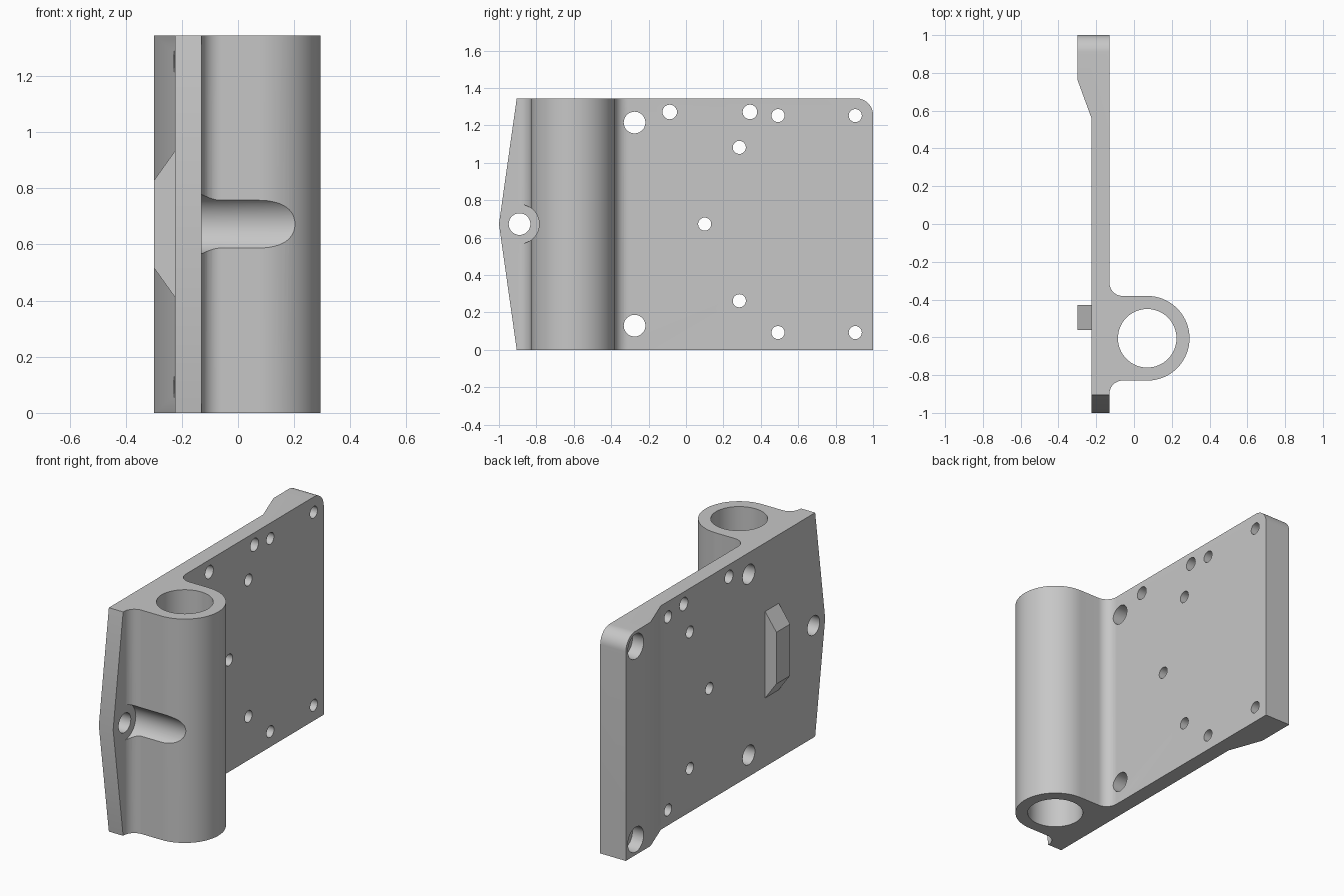
import bpy, bmesh, math
from mathutils import Vector

cube = bpy.data.objects.get("Cube")
if cube:
    bpy.data.objects.remove(cube, do_unlink=True)

H = 1.345
MID = H / 2
BACK, FACE, PAD = -0.225, -0.13, -0.30    # plate back, plate face, thick end back
TUBE_X, TUBE_Y, TUBE_R, BORE_R = 0.07, -0.605, 0.224, 0.155

grey = bpy.data.materials.new("light_grey")
grey.use_nodes = True
colour = (0.57, 0.57, 0.57, 1)
grey.diffuse_color = colour
grey.node_tree.nodes["Principled BSDF"].inputs["Base Color"].default_value = colour


def arc(cx, cy, r, a0, a1, n):
    return [(cx + r * math.cos(math.radians(a0 + (a1 - a0) * i / n)),
             cy + r * math.sin(math.radians(a0 + (a1 - a0) * i / n))) for i in range(n + 1)]


def prism(name, outline, axis, lo, hi):
    """Extrude a closed outline along z (outline in x, y), x (in y, z) or y (in x, z)."""
    place = {"z": lambda a, b, t: (a, b, t),
             "x": lambda a, b, t: (t, a, b),
             "y": lambda a, b, t: (a, t, b)}[axis]
    bm = bmesh.new()
    face = bm.faces.new([bm.verts.new(place(a, b, lo)) for a, b in outline])
    top = bmesh.ops.extrude_face_region(bm, geom=[face])["geom"]
    shift = Vector(place(0, 0, hi - lo))
    bmesh.ops.translate(bm, vec=shift, verts=[v for v in top if isinstance(v, bmesh.types.BMVert)])
    bmesh.ops.recalc_face_normals(bm, faces=bm.faces)
    mesh = bpy.data.meshes.new(name)
    bm.to_mesh(mesh)
    bm.free()
    mesh.materials.append(grey)
    obj = bpy.data.objects.new(name, mesh)
    bpy.context.collection.objects.link(obj)
    return obj


def activate(obj):
    bpy.ops.object.select_all(action="DESELECT")
    obj.select_set(True)
    bpy.context.view_layer.objects.active = obj


def cut(target, cutter, operation="DIFFERENCE"):
    mod = target.modifiers.new("cut", "BOOLEAN")
    mod.operation, mod.solver, mod.object = operation, "EXACT", cutter
    activate(target)
    bpy.ops.object.modifier_apply(modifier=mod.name)
    bpy.data.objects.remove(cutter, do_unlink=True)


def drill(target, y, z, r, lo=-0.5, hi=0.5, n=32):
    cut(target, prism("drill", arc(y, z, r, 0, 360, n)[:-1], "x", lo, hi))


# Plate, thick rear end and tube boss as one cross-section
F = 0.07                                   # fillet radius
north, south = TUBE_Y + TUBE_R, TUBE_Y - TUBE_R
section = [(BACK, -1.0), (FACE, -1.0)]
section += arc(FACE + F, south - F, F, 180, 90, 10)
section += arc(TUBE_X, TUBE_Y, TUBE_R, -90, 90, 48)
section += arc(FACE + F, north + F, F, 270, 180, 10)
section += [(FACE, 1.0), (PAD, 1.0), (PAD, 0.765), (BACK, 0.56)]
bracket = prism("hinge_bracket", section, "z", 0, H)

# Side silhouette: pointed front edge and one rounded rear corner
R = 0.09
silhouette = [(-0.905, -0.1), (-0.905, 0), (-1.0, MID), (-0.905, H), (-0.905, H + 0.1),
              (0.8, H + 0.1), (0.8, H)]
silhouette = [(-0.905, 0), (1.0, 0)] + arc(1 - R, H - R, R, 0, 90, 12) + [(-0.905, H), (-1.0, MID)]
cut(bracket, prism("silhouette", silhouette, "x", -0.6, 0.6), "INTERSECT")

# Tube bore
cut(bracket, prism("bore", arc(TUBE_X, TUBE_Y, BORE_R, 0, 360, 64)[:-1], "z", -0.2, H + 0.2))

# Front bolt hole with the clearance channel along the tube
drill(bracket, -0.89, MID, 0.105, FACE, 0.5, 48)
drill(bracket, -0.89, MID, 0.058)

# Holes mirrored about the middle height
for y, dz, r in [(-0.275, 0.543, 0.058), (0.285, 0.41, 0.035),
                 (0.492, 0.58, 0.035), (0.905, 0.58, 0.035)]:
    for side in (-1, 1):
        drill(bracket, y, MID + side * dz, r)

# Single holes
for y, z, r in [(-0.087, 1.272, 0.039), (0.342, 1.272, 0.039), (0.1, MID, 0.035)]:
    drill(bracket, y, z, r)

# Counterbores in the thick end and clearance against the ramp
for side in (-1, 1):
    drill(bracket, 0.905, MID + side * 0.58, 0.075, -0.5, BACK)
    drill(bracket, 0.492, MID + side * 0.58, 0.083, -0.5, BACK - 0.0005)

# Raised lug on the back of the plate
lug = prism("back_lug", [(BACK + 0.01, MID - 0.26), (BACK, MID - 0.26), (PAD, MID - 0.155),
                         (PAD, MID + 0.155), (BACK, MID + 0.26), (BACK + 0.01, MID + 0.26)],
            "y", -0.56, -0.43)

for obj in (bracket, lug):
    activate(obj)
    bpy.ops.object.shade_smooth_by_angle(angle=math.radians(25))
